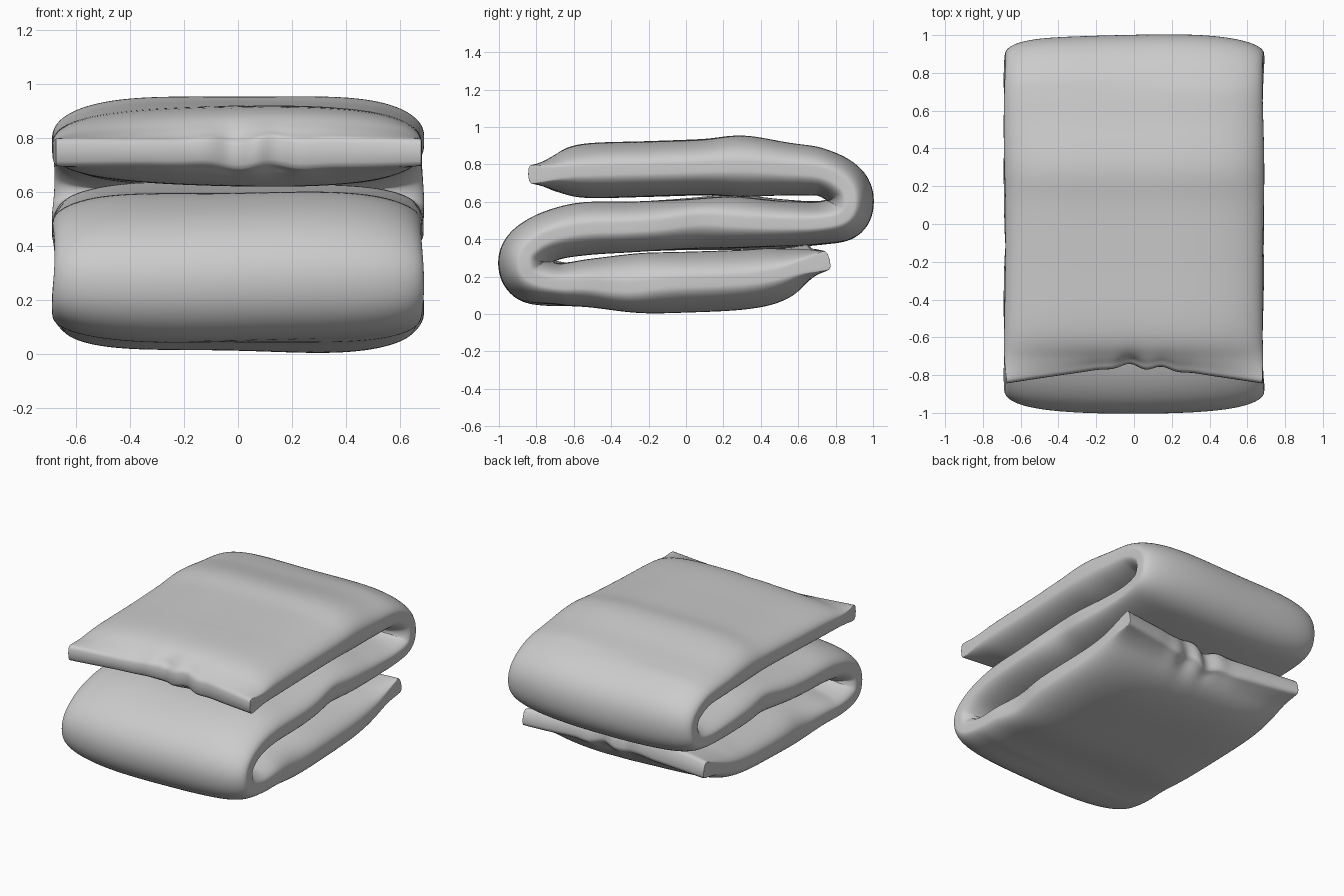
import bpy, bmesh, math
from mathutils import Vector

if "Cube" in bpy.data.objects:
    bpy.data.objects.remove(bpy.data.objects["Cube"])

# Folded quilt: (y, z, half thickness) along the S-shaped centre line
PATH = [(-.845, .745, .047), (-.72, .752, .09), (-.55, .765, .138), (-.2, .775, .145),
        (.1, .785, .15), (.3, .79, .166), (.53, .775, .141), (.73, .755, .125),
        (.85, .685, .122), (.88, .6, .12), (.845, .52, .122), (.72, .487, .112),
        (.5, .483, .127), (.25, .49, .145), (0, .48, .138), (-.3, .465, .137),
        (-.55, .455, .14), (-.73, .415, .13), (-.84, .345, .13), (-.865, .27, .135),
        (-.825, .195, .135), (-.68, .16, .116), (-.5, .165, .132), (-.25, .165, .158),
        (0, .17, .157), (.3, .183, .152), (.48, .21, .138), (.63, .255, .095), (.77, .29, .06)]
HALF_WIDTH = .685
STEPS, COLS = 5, 56


def spline(points, steps):
    """Catmull-Rom samples through the points."""
    pts = [Vector(p) for p in points]
    pts = [2 * pts[0] - pts[1]] + pts + [2 * pts[-1] - pts[-2]]
    out = []
    for i in range(1, len(pts) - 2):
        a, b, c, d = pts[i - 1:i + 3]
        for k in range(steps):
            t = k / steps
            out.append(.5 * (2 * b + (c - a) * t + (2 * a - 5 * b + 4 * c - d) * t * t
                             + (3 * b - a - 3 * c + d) * t ** 3))
    return out + [pts[-2]]


def bump(v, centre, width):
    return math.exp(-((v - centre) / width) ** 2)


line = spline(PATH, STEPS)
n = len(line)
bm = bmesh.new()
upper, lower = [], []
for i, p in enumerate(line):
    tan = line[min(i + 1, n - 1)] - line[max(i - 1, 0)]
    normal = Vector((0, -tan.y, tan.x)).normalized()
    s = i / (n - 1)
    start, end = bump(s, 0, .035), bump(s, 1, .035)
    pinch = bump(s, .49, .02) + bump(s, .81, .022)
    row_u, row_l = [], []
    for j in range(COLS + 1):
        u = math.sin((j / COLS - .5) * math.pi)          # denser at the side edges
        # square-edged hems, rounded sides elsewhere
        edge = min(p.z, .022 + .03 * max(start, end))
        puff = math.sqrt(max(0, 1 - abs(u) ** 4))
        h = edge + (p.z - edge) * puff
        side = abs(u) ** 6
        x = u * (HALF_WIDTH - .01 * max(start, end)
                 + side * (.005 * math.sin(s * 37 + (1.5 if u > 0 else 0)) - .02 * pinch))
        # hems pulled inward at the middle, with small puckers
        pull = .095 * (1 - abs(u) ** 1.1)
        pucker = .02 * math.cos((x - .06) * 34) * bump(x, .06, .17)
        y = p.x + (start - end) * (pull - pucker)
        z = p.y + .014 * (start + 1.5 * end) * math.sin((x - .06) * 24) * bump(x, .06, .2)
        # crumples along the side edges and soft overall waviness
        z += .02 * side * (bump(s, .49, .02) - bump(s, .81, .022))
        h += .005 * math.sin(x * 5 + s * 21) * puff
        if s < .25 or s > .75:
            h += .006 * math.sin(x * 3.5) * puff * (1 - max(start, end))
        c = Vector((x, y, z))
        row_u.append(bm.verts.new(c + normal * h))
        row_l.append(bm.verts.new(c - normal * h))
    upper.append(row_u)
    lower.append(row_l)

# Upper and lower cloth
for i in range(n - 1):
    for j in range(COLS):
        for g in (upper, lower):
            bm.faces.new((g[i][j], g[i + 1][j], g[i + 1][j + 1], g[i][j + 1]))
    # Side edges
    for j in (0, COLS):
        bm.faces.new((upper[i][j], upper[i + 1][j], lower[i + 1][j], lower[i][j]))
# Hems at both ends
for i in (0, n - 1):
    for j in range(COLS):
        bm.faces.new((upper[i][j], upper[i][j + 1], lower[i][j + 1], lower[i][j]))
bmesh.ops.recalc_face_normals(bm, faces=bm.faces)

mesh = bpy.data.meshes.new("folded_quilt")
bm.to_mesh(mesh)
bm.free()
mesh.polygons.foreach_set("use_smooth", [True] * len(mesh.polygons))
quilt = bpy.data.objects.new("folded_quilt", mesh)
bpy.context.collection.objects.link(quilt)
sub = quilt.modifiers.new("soft", 'SUBSURF')
sub.levels = sub.render_levels = 1
